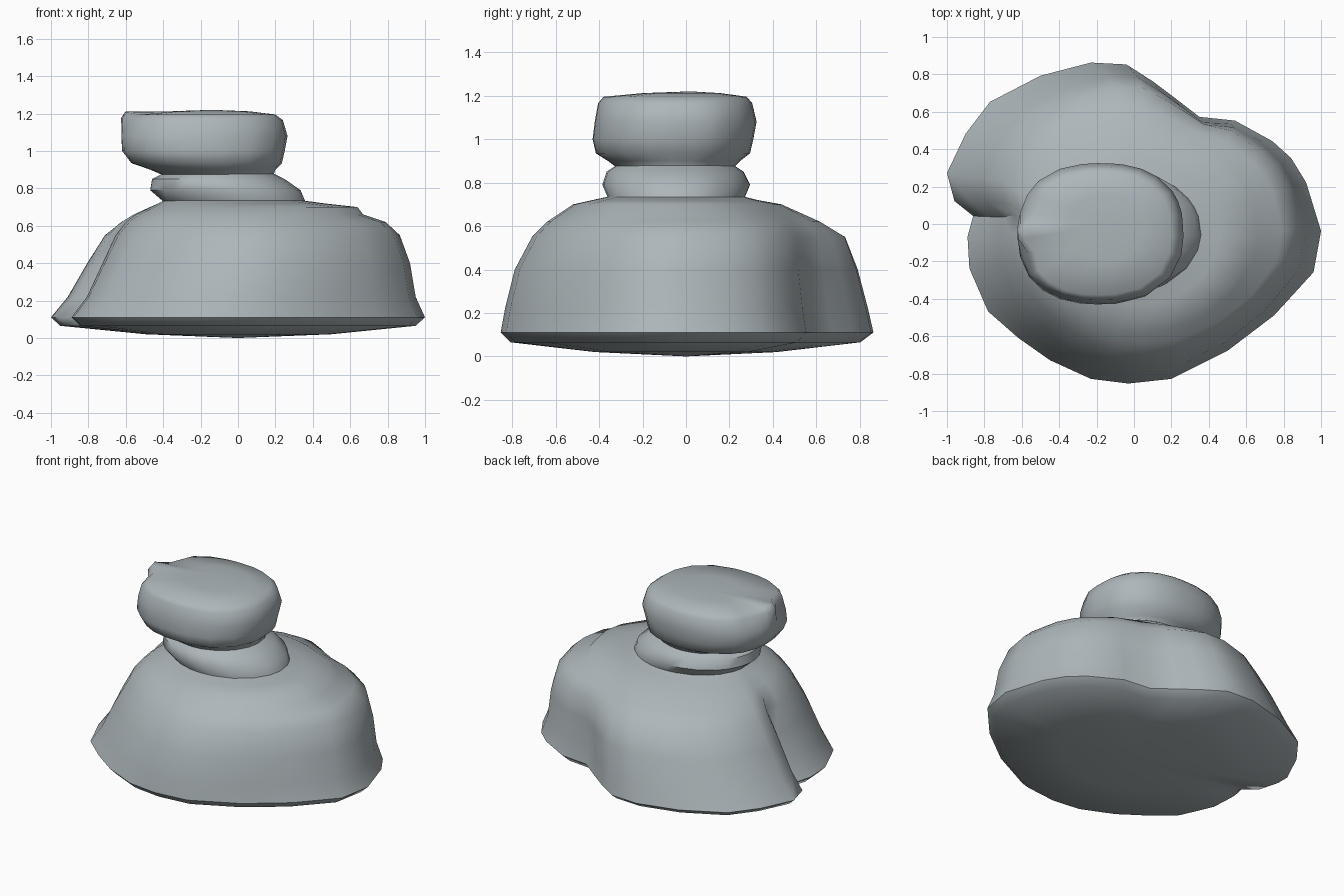
import bpy, bmesh, math

if "Cube" in bpy.data.objects:
    bpy.data.objects.remove(bpy.data.objects["Cube"])

cloth = bpy.data.materials.new("grey_cloth")
cloth.diffuse_color = (0.42, 0.47, 0.49, 1)
cloth.use_nodes = True
cloth.node_tree.nodes["Principled BSDF"].inputs["Base Color"].default_value = cloth.diffuse_color

# Footprint of the slumped sack, with a fold at the left and one at the back right
OUTLINE = [(1.0, -.04), (.92, .22), (.84, .35), (.74, .44), (.54, .55), (.35, .57), (.22, .67),
           (.1, .76), (-.04, .85), (-.23, .86), (-.5, .79), (-.77, .65), (-.9, .48),
           (-1.0, .27), (-.96, .12), (-.86, .04), (-.89, -.07), (-.88, -.24),
           (-.78, -.47), (-.62, -.61), (-.45, -.73), (-.23, -.83), (-.03, -.855), (.2, -.83),
           (.5, -.68), (.75, -.49), (.96, -.26)]


def ring(z, x0, x1, y0, y1, k=0.0, power=2.0, tip=0.0):
    """Footprint blended (k) with a superellipse, fitted to a box."""
    pts = []
    for px, py in OUTLINE:
        v = py / .857
        a = math.atan2(v, px)
        c, s = math.cos(a), math.sin(a)
        r = (abs(c) ** power + abs(s) ** power) ** (-1 / power)
        u = k * px + (1 - k) * r * c
        w = k * v + (1 - k) * r * s
        x = (x0 + x1) / 2 + u * (x1 - x0) / 2
        y = (y0 + y1) / 2 + w * (y1 - y0) / 2
        dz = 0
        if tip:                                   # pinched corner on the left
            d = abs(abs(math.degrees(a)) - 180)
            f = max(0, 1 - d / 12)
            x -= tip * f
            dz = tip * f * .4
            if 12 < d < 32:
                x += tip * .5
        pts.append((x, y, z + dz))
    return pts


def loft(name, rings, bottom=None, top=None):
    bm = bmesh.new()
    rows = [[bm.verts.new(p) for p in r] for r in rings]
    n = len(OUTLINE)
    for a, b in zip(rows, rows[1:]):
        for i in range(n):
            j = (i + 1) % n
            bm.faces.new((a[i], a[j], b[j], b[i]))
    for row, tip in ((rows[0], bottom), (rows[-1], top)):
        if tip:
            c = bm.verts.new(tip)
            for i in range(n):
                bm.faces.new((row[i], row[(i + 1) % n], c))
    bmesh.ops.recalc_face_normals(bm, faces=bm.faces)
    me = bpy.data.meshes.new(name)
    bm.to_mesh(me)
    bm.free()
    me.materials.append(cloth)
    ob = bpy.data.objects.new(name, me)
    bpy.context.collection.objects.link(ob)
    bpy.ops.object.select_all(action='DESELECT')
    ob.select_set(True)
    bpy.context.view_layer.objects.active = ob
    bpy.ops.object.shade_smooth_by_angle(angle=math.radians(50))
    return ob


# Wide slumped body with a gently bulging underside
loft("sack_body", [
    ring(.02, -.5, .5, -.42, .42, .7),
    ring(.065, -.95, .95, -.81, .80, 1),
    ring(.11, -1, 1, -.855, .86, 1),
    ring(.22, -.91, .95, -.835, .835, 1),
    ring(.4, -.81, .92, -.79, .79, .9),
    ring(.55, -.72, .865, -.71, .735, .75),
    ring(.62, -.64, .79, -.64, .62, .5),
    ring(.66, -.57, .67, -.58, .53, .3),
    ring(.70, -.48, .64, -.52, .44, .2),
    ring(.72, -.43, .46, -.43, .33, .1),
    ring(.735, -.40, .35, -.36, .27)], bottom=(0, 0, 0))

# Rounded roll of cloth around the neck
loft("neck_roll", [
    ring(.73, -.40, .36, -.36, .27),
    ring(.79, -.47, .335, -.385, .295),
    ring(.85, -.46, .25, -.365, .265),
    ring(.88, -.40, .19, -.32, .22)])

# Bulging tied top
loft("bundle_top", [
    ring(.87, -.40, .19, -.32, .22),
    ring(.90, -.47, .20, -.36, .25),
    ring(.935, -.57, .235, -.415, .295, 0, 2.4),
    ring(1.0, -.62, .25, -.43, .31, 0, 2.4),
    ring(1.08, -.62, .265, -.42, .325, 0, 2.4, .005),
    ring(1.165, -.595, .24, -.405, .305, 0, 2.4, .04),
    ring(1.195, -.565, .2, -.38, .28, 0, 2.4, .05),
    ring(1.212, -.36, .06, -.2, .16)], top=(-.14, .02, 1.22))
